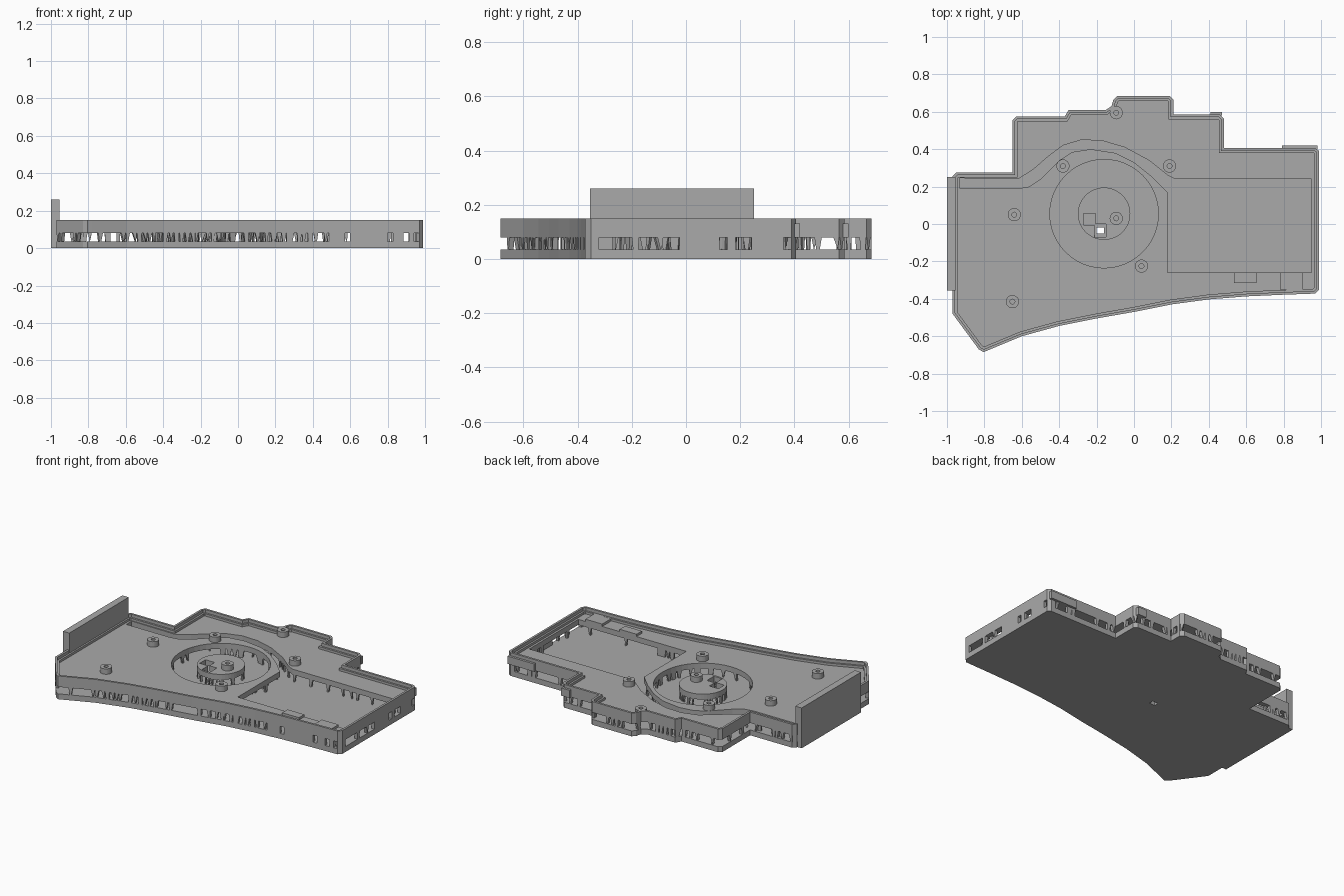
import bpy, bmesh, math, random
from mathutils import Vector

random.seed(4)
if "Cube" in bpy.data.objects:
    bpy.data.objects.remove(bpy.data.objects["Cube"])

grey = bpy.data.materials.new("plain grey")
grey.use_nodes = True
grey.diffuse_color = (0.4, 0.4, 0.4, 1)
grey.node_tree.nodes["Principled BSDF"].inputs["Base Color"].default_value = grey.diffuse_color

FLOOR, DECK_LOW, DECK, LEDGE, TOP = 0.035, 0.08, 0.115, 0.13, 0.15


def add_object(name, mesh):
    mesh.materials.clear()
    mesh.materials.append(grey)
    obj = bpy.data.objects.new(name, mesh)
    bpy.context.collection.objects.link(obj)
    return obj


def prism(name, loops, z0, z1):
    """Upright solid from flat loops; loops inside the first one are holes."""
    curve = bpy.data.curves.new(name, "CURVE")
    curve.dimensions = "2D"
    curve.fill_mode = "BOTH"
    curve.extrude = (z1 - z0) / 2
    for loop in loops:
        spline = curve.splines.new("POLY")
        spline.points.add(len(loop) - 1)
        for point, (x, y) in zip(spline.points, loop):
            point.co = (x, y, 0, 1)
        spline.use_cyclic_u = True
    helper = bpy.data.objects.new(name + " helper", curve)
    bpy.context.collection.objects.link(helper)
    bpy.context.view_layer.update()
    mesh = bpy.data.meshes.new_from_object(
        helper.evaluated_get(bpy.context.evaluated_depsgraph_get()))
    bpy.data.objects.remove(helper)
    for vert in mesh.vertices:
        vert.co.z += (z0 + z1) / 2
    # Weld the caps to the sides
    bm = bmesh.new()
    bm.from_mesh(mesh)
    bmesh.ops.remove_doubles(bm, verts=bm.verts, dist=0.0001)
    bmesh.ops.recalc_face_normals(bm, faces=bm.faces)
    for face in bm.faces:
        face.smooth = False
    bm.to_mesh(mesh)
    bm.free()
    return add_object(name, mesh)


def rect(x0, y0, x1, y1):
    return [(x0, y0), (x1, y0), (x1, y1), (x0, y1)]


def circle(x, y, r, n=48):
    return [(x + r * math.cos(2 * math.pi * i / n),
             y + r * math.sin(2 * math.pi * i / n)) for i in range(n)]


def inset(loop, d):
    """Mitred inward offset of a counter-clockwise loop."""
    result = []
    for i, p in enumerate(loop):
        a, b, c = Vector(loop[i - 1]), Vector(p), Vector(loop[(i + 1) % len(loop)])
        u, v = (b - a).normalized(), (c - b).normalized()
        n1, n2 = Vector((-u.y, u.x)), Vector((-v.y, v.x))
        q = b + (n1 + n2) * d / (1 + n1.dot(n2))
        result.append((q.x, q.y))
    return result


def fence(name, loop, thick, density, step=0.03):
    """Ragged uprights in the open band between the floor and the deck."""
    bm = bmesh.new()
    for i, p in enumerate(loop):
        a, b = Vector(p), Vector(loop[(i + 1) % len(loop)])
        along = (b - a).normalized()
        inward = Vector((-along.y, along.x)) * thick
        count = max(1, round((b - a).length / step))
        cell = (b - a).length / count
        for k in range(count):
            start = a + along * cell * k
            if random.random() > density(start.x, start.y):
                continue
            solid = density(start.x, start.y) > 0.7
            low = (0, 1) if solid else sorted(random.random() for _ in "ab")
            high = (0, 1) if solid else (low[0] * 0.4, min(1, low[1] + 0.3))
            verts = []
            for (s, e), z in ((low, FLOOR), (high, DECK_LOW)):
                s, e = start + along * cell * s, start + along * cell * e
                verts += [bm.verts.new((q.x, q.y, z))
                          for q in (s, e, e + inward, s + inward)]
            bm.faces.new(verts[:4])
            bm.faces.new(verts[4:])
            for j in range(4):
                m = (j + 1) % 4
                bm.faces.new((verts[j], verts[m], verts[m + 4], verts[j + 4]))
    bmesh.ops.recalc_face_normals(bm, faces=bm.faces)
    mesh = bpy.data.meshes.new(name)
    bm.to_mesh(mesh)
    bm.free()
    add_object(name, mesh)


# Case outline: swept front edge, stepped back edge
outline = [(-.97, -.48), (-.83, -.67), (-.805, -.685), (-.78, -.675),
           (-.6, -.6), (-.4, -.545), (-.2, -.505), (0, -.47), (.2, -.43),
           (.4, -.403), (.6, -.387), (.8, -.378), (.97, -.372), (.99, -.35),
           (.99, .39), (.97, .405), (.48, .405), (.48, .565), (.46, .585),
           (.21, .585), (.21, .665), (.19, .685), (-.09, .685), (-.11, .665),
           (-.12, .63), (-.15, .61), (-.35, .61), (-.37, .575), (-.63, .575),
           (-.65, .555), (-.65, .275), (-.95, .275), (-.97, .255)]
# Cable channel running into the rectangular pocket
channel = [(-.93, .19), (-.62, .19), (-.56, .2), (-.5, .24), (-.4, .34),
           (-.33, .385), (-.23, .4), (-.1, .38), (0, .33), (.1, .25),
           (.18, .17), (.18, -.26), (.95, -.26), (.95, .24), (.22, .24),
           (.18, .26), (.08, .34), (-.05, .41), (-.17, .445), (-.28, .45),
           (-.38, .42), (-.46, .36), (-.54, .29), (-.62, .24), (-.93, .245)]
cx, cy = -.16, .055
well = circle(cx, cy, .29)
hub = circle(cx, cy, .14)
hub_slot = [(-.27, -.005), (-.21, -.005), (-.21, -.07), (-.15, -.07),
            (-.15, 0), (-.205, 0), (-.205, .055), (-.27, .055)]

# Floor, deck and hub
prism("floor", [outline, rect(-.2, -.05, -.16, -.02)], 0, FLOOR)
prism("deck", [inset(outline, .024), channel, well], DECK_LOW, DECK)
prism("hub", [hub, hub_slot], DECK_LOW, DECK)

# Outer wall with a thinner lip on top
prism("wall", [outline, inset(outline, .026)], DECK_LOW, LEDGE)
prism("wall_lip", [outline, inset(outline, .014)], LEDGE, TOP)


# Broken band under the wall, around the well and under the hub
def wall_density(x, y):
    if x > .97:
        return .35 if -.33 < y < -.05 else .95
    if y < -.3:
        return .85 if x > .48 else .3 if x < -.8 else .65
    return .5


fence("wall_uprights", outline, .02, wall_density)
fence("well_uprights", well[::-1], .012, lambda x, y: .6)
fence("hub_uprights", hub, .012, lambda x, y: .65)
fence("channel_uprights", channel[::-1], .012, lambda x, y: .3)

# Screw bosses
for x, y in ((-.64, .05), (-.65, -.415), (-.38, .31), (.19, .31),
             (.04, -.225), (-.095, .03), (-.095, .595)):
    prism("screw_boss", [circle(x, y, .035, 24), circle(x, y, .013, 16)], DECK, TOP)

# Raised end plate, pocket tabs and port covers
prism("end_plate", [rect(-1, -.355, -.955, .25)], 0, .26)
prism("pocket_tab", [rect(.535, -.315, .655, -.26)], DECK, LEDGE)
prism("pocket_tab", [rect(.78, -.35, .9, -.26)], DECK, LEDGE)
prism("side_port", [rect(.79, .4, .98, .42)], DECK_LOW, LEDGE)
prism("side_port", [rect(.41, .58, .47, .6)], DECK_LOW, LEDGE)
